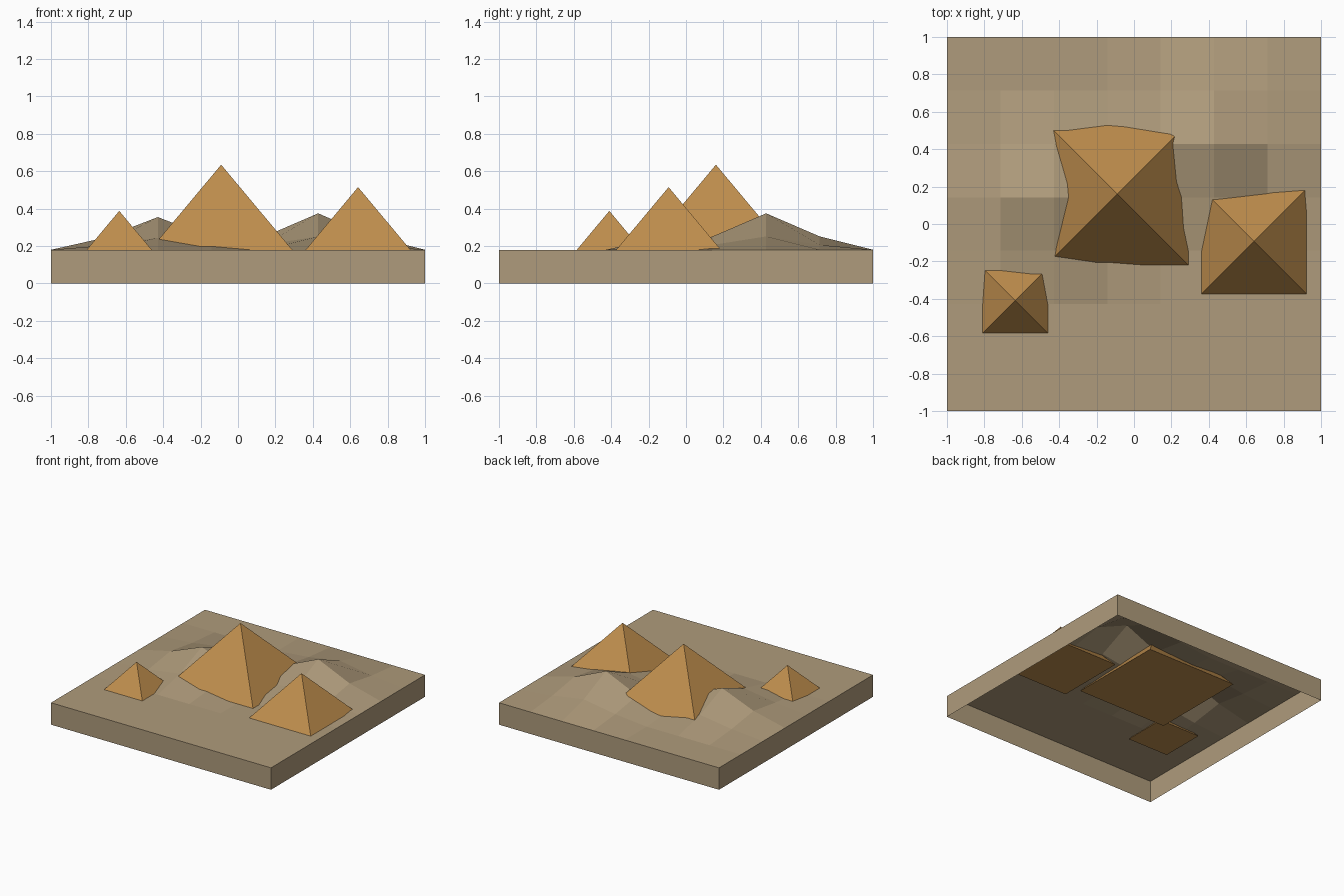
import bpy, bmesh, math

if "Cube" in bpy.data.objects:
    bpy.data.objects.remove(bpy.data.objects["Cube"])


def material(name, rgb):
    m = bpy.data.materials.new(name)
    m.diffuse_color = (*rgb, 1)
    m.use_nodes = True
    m.node_tree.nodes["Principled BSDF"].inputs["Base Color"].default_value = m.diffuse_color
    return m


sand = material("sand", (0.43, 0.33, 0.20))
stone = material("stone", (0.52, 0.27, 0.075))


def finish(name, bm, mat):
    bmesh.ops.recalc_face_normals(bm, faces=bm.faces)
    mesh = bpy.data.meshes.new(name)
    bm.to_mesh(mesh)
    bm.free()
    mesh.materials.append(mat)
    ob = bpy.data.objects.new(name, mesh)
    bpy.context.collection.objects.link(ob)


# Desert ground: 7 x 7 grid with two dunes and a skirt, open underneath
GROUND, N = 0.18, 7
STEP = 2 / N
dunes = [(-1.5 * STEP, 0.5 * STEP, 0.175), (1.5 * STEP, 1.5 * STEP, 0.195)]
bm = bmesh.new()
bmesh.ops.create_grid(bm, x_segments=N, y_segments=N, size=1)
for v in bm.verts:
    v.co.z = GROUND
    for dx, dy, h in dunes:
        d = math.hypot(v.co.x - dx, v.co.y - dy) / STEP
        if d < 1.9:
            v.co.z += h * math.exp(-d * d)
rim = [e for e in bm.edges if e.is_boundary]
skirt = bmesh.ops.extrude_edge_only(bm, edges=rim)["geom"]
for v in skirt:
    if isinstance(v, bmesh.types.BMVert):
        v.co.z = 0
bmesh.ops.recalc_face_normals(bm, faces=bm.faces)
finish("desert_ground", bm, sand)


# Pyramids, bases sunk slightly into the ground
def pyramid(name, x, y, base, top):
    bm = bmesh.new()
    half = (top - base) * 0.836
    bottom = [bm.verts.new((x + sx * half, y + sy * half, base))
              for sx, sy in ((-1, -1), (1, -1), (1, 1), (-1, 1))]
    apex = bm.verts.new((x, y, top))
    bm.faces.new(bottom)
    for i in range(4):
        bm.faces.new((bottom[i], bottom[(i + 1) % 4], apex))
    finish(name, bm, stone)


pyramid("large_pyramid", -0.09, 0.16, 0.145, 0.635)
pyramid("medium_pyramid", 0.642, -0.093, 0.165, 0.515)
pyramid("small_pyramid", -0.635, -0.41, 0.165, 0.388)
